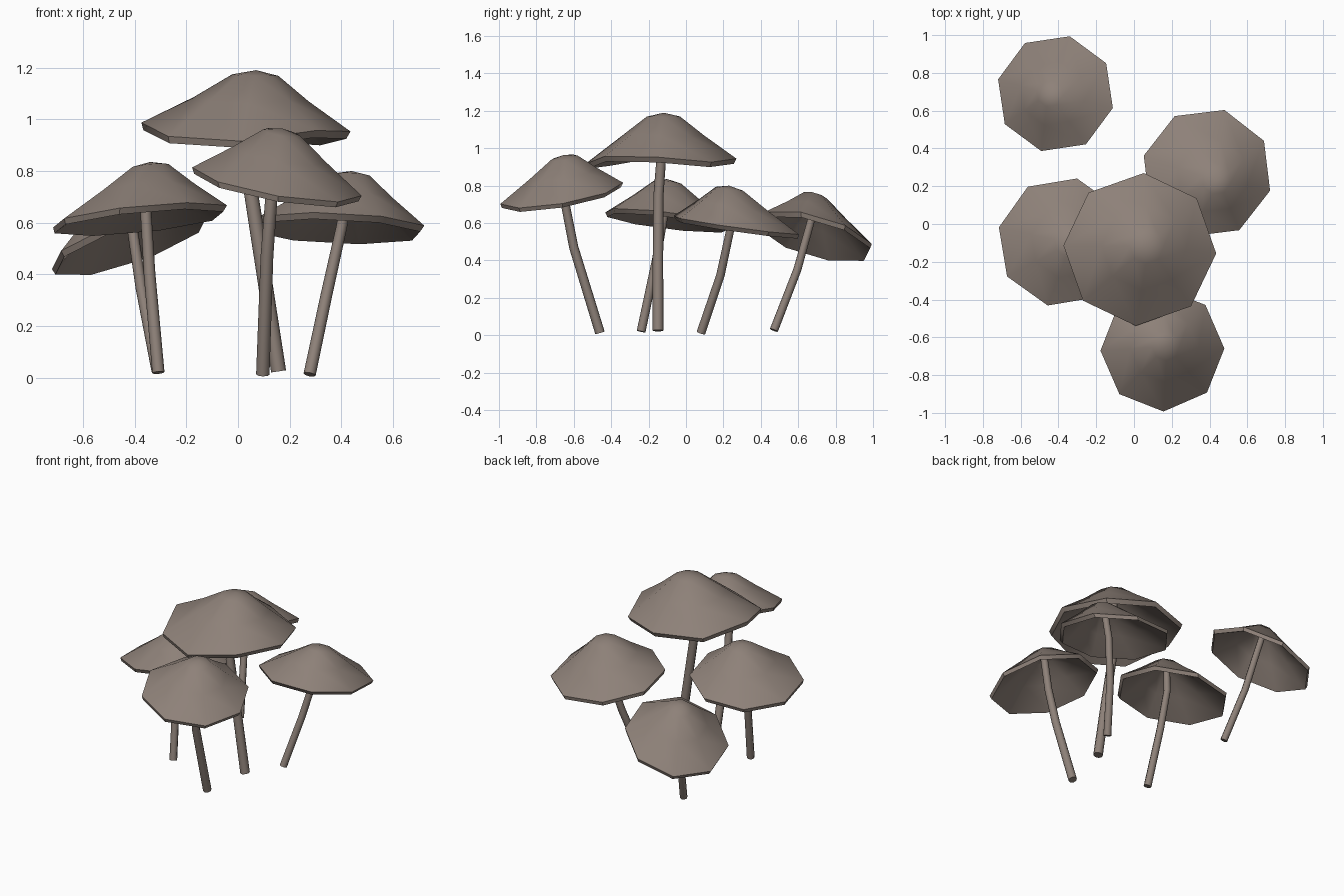
import bpy, bmesh, math
from mathutils import Vector

if "Cube" in bpy.data.objects:
    bpy.data.objects.remove(bpy.data.objects["Cube"])

mat = bpy.data.materials.new("grey brown")
mat.diffuse_color = (0.27, 0.22, 0.19, 1)
mat.use_nodes = True
mat.node_tree.nodes["Principled BSDF"].inputs["Base Color"].default_value = mat.diffuse_color

SIDES = 8
# Cap section as (radius, height) fractions: upper skin, rim lip, hollow underside
OUTER = [(0.22, 0.92), (0.55, 0.52), (1.0, 0.02)]
INNER = [(0.97, -0.09), (0.91, -0.03), (0.53, 0.38), (0.2, 0.76)]


def finish(bm, name, angle):
    bmesh.ops.recalc_face_normals(bm, faces=bm.faces)
    me = bpy.data.meshes.new(name)
    bm.to_mesh(me)
    bm.free()
    me.materials.append(mat)
    ob = bpy.data.objects.new(name, me)
    bpy.context.collection.objects.link(ob)
    bpy.ops.object.select_all(action='DESELECT')
    ob.select_set(True)
    bpy.context.view_layer.objects.active = ob
    bpy.ops.object.shade_smooth_by_angle(angle=math.radians(angle))


def bridge(bm, a, b):
    for i in range(len(a)):
        j = (i + 1) % len(a)
        bm.faces.new((a[i], a[j], b[j], b[i]))


def fan(bm, ring, tip):
    for i in range(len(ring)):
        bm.faces.new((ring[i], ring[(i + 1) % len(ring)], tip))


def cap(name, centre, radius, phase, slope, apex, waves):
    """Leaning eight-sided umbrella; waves lift or drop each rim corner."""
    bm = bmesh.new()
    c = Vector(centre)
    axis = Vector(apex) - c
    rings = []
    for r, h in OUTER + INNER:
        ring = []
        for i in range(SIDES):
            a = math.radians(phase) + i * math.tau / SIDES
            x, y = radius * r * math.cos(a), radius * r * math.sin(a)
            z = slope[0] * x + slope[1] * y + waves[i] * r * r
            ring.append(bm.verts.new(c + Vector((x, y, z)) + axis * h))
        rings.append(ring)
    for a, b in zip(rings, rings[1:]):
        bridge(bm, a, b)
    fan(bm, rings[0], bm.verts.new(c + axis))
    fan(bm, rings[-1], bm.verts.new(c + axis * 0.82))
    finish(bm, name, 40)


def stem(name, path, radius):
    """Bent round stalk following a short path."""
    bm = bmesh.new()
    pts = [Vector(p) for p in path]
    rings = []
    for k, p in enumerate(pts):
        d = (pts[min(k + 1, len(pts) - 1)] - pts[max(k - 1, 0)]).normalized()
        u = d.cross(Vector((0, 1, 0))).normalized()
        v = d.cross(u)
        r = radius * (1.08 - 0.16 * k / (len(pts) - 1))
        rings.append([bm.verts.new(p + r * (u * math.cos(i * math.tau / SIDES)
                                            + v * math.sin(i * math.tau / SIDES)))
                      for i in range(SIDES)])
    for a, b in zip(rings, rings[1:]):
        bridge(bm, a, b)
    bm.faces.new(rings[0])
    bm.faces.new(rings[-1])
    finish(bm, name, 50)


FLAT = [0] * SIDES
# name, rim centre, radius, phase, rim slope, apex, rim waves, stem path, stem radius
mushrooms = [
    ("tall", (0.03, -0.135, 0.94), 0.405, -3, (-0.03, 0), (0.07, -0.12, 1.19),
     [0.02, -0.01, 0, -0.01, 0.03, -0.02, -0.03, 0.02],
     [(0.157, -0.15, 0.025), (0.1, -0.15, 0.4), (0.045, -0.147, 0.75),
      (0.045, -0.135, 0.91), (0.06, -0.125, 1.14)], 0.027),
    ("front", (0.15, -0.665, 0.755), 0.328, 1, (-0.17, 0.17), (0.17, -0.65, 0.965), FLAT,
     [(0.096, -0.46, 0.013), (0.112, -0.6, 0.47), (0.13, -0.647, 0.71),
      (0.16, -0.652, 0.92)], 0.024),
    ("right", (0.385, 0.27, 0.585), 0.347, -15.5, (-0.04, -0.14), (0.44, 0.23, 0.80), FLAT,
     [(0.277, 0.08, 0.013), (0.342, 0.184, 0.32), (0.4, 0.24, 0.58),
      (0.43, 0.235, 0.76)], 0.022),
    ("left", (-0.38, -0.095, 0.62), 0.345, -13, (0.1, -0.12), (-0.34, -0.1, 0.835), FLAT,
     [(-0.308, -0.24, 0.02), (-0.342, -0.16, 0.4), (-0.357, -0.115, 0.65),
      (-0.345, -0.105, 0.8)], 0.022),
    ("back", (-0.415, 0.69, 0.535), 0.313, -14, (0.33, -0.25), (-0.45, 0.69, 0.757), FLAT,
     [(-0.312, 0.47, 0.027), (-0.375, 0.595, 0.35), (-0.412, 0.665, 0.6),
      (-0.44, 0.685, 0.72)], 0.021),
]

for name, centre, rad, phase, slope, apex, waves, path, thick in mushrooms:
    cap(name + "_mushroom_cap", centre, rad, phase, slope, apex, waves)
    stem(name + "_mushroom_stem", path, thick)
